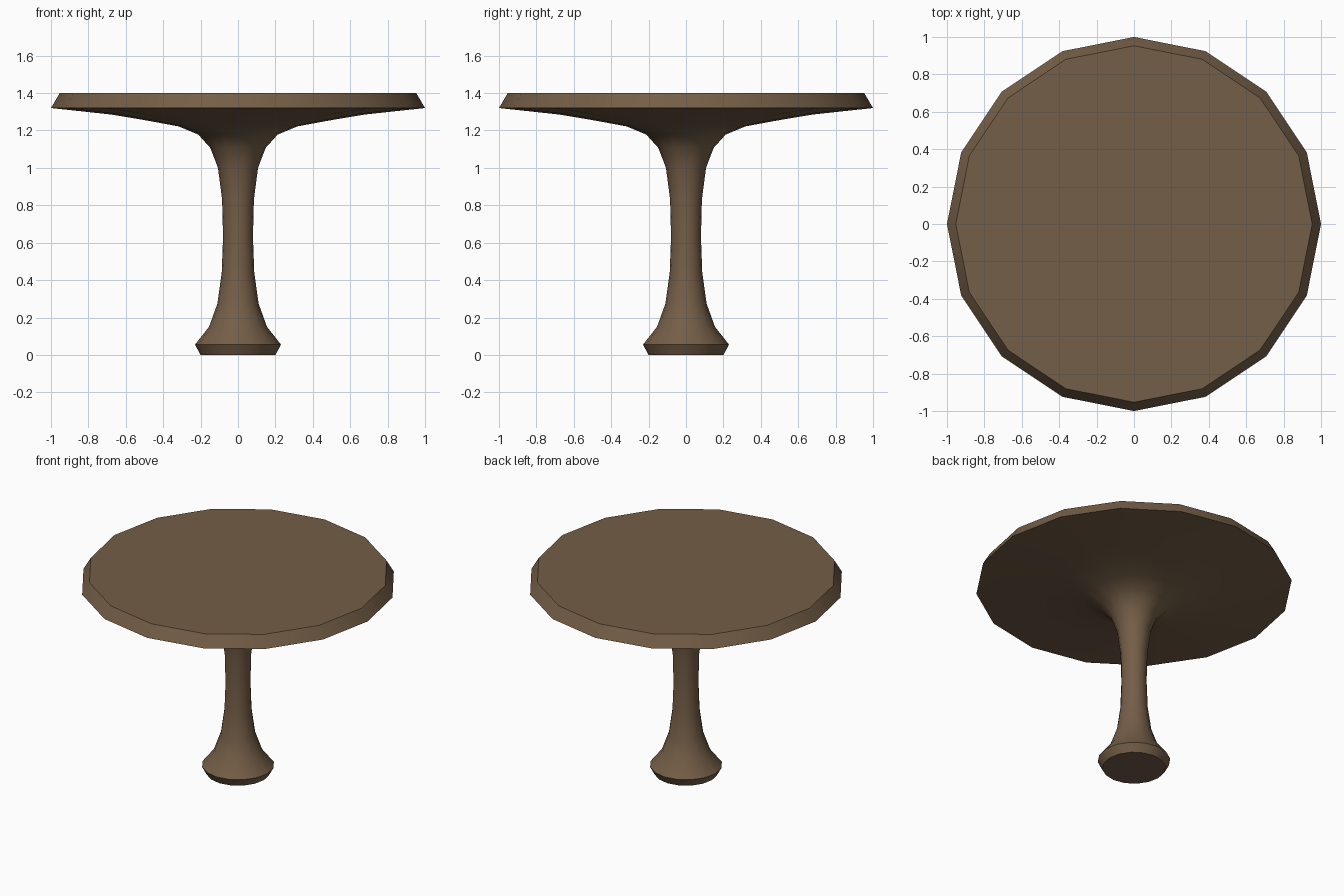
import bpy, bmesh, math

if "Cube" in bpy.data.objects:
    bpy.data.objects.remove(bpy.data.objects["Cube"])

SIDES = 16
# Lathe profile (radius, height): foot, stem, flared underside, bevelled rim
profile = [(0.20, 0.0), (0.23, 0.055), (0.155, 0.15), (0.11, 0.275),
           (0.087, 0.44), (0.08, 0.63), (0.085, 0.83), (0.107, 1.0),
           (0.148, 1.107), (0.212, 1.178), (0.318, 1.222), (0.48, 1.252),
           (0.675, 1.285), (1.0, 1.32), (0.953, 1.4)]

wood = bpy.data.materials.new("brown wood")
wood.diffuse_color = (0.175, 0.112, 0.063, 1)
wood.use_nodes = True
wood.node_tree.nodes["Principled BSDF"].inputs["Base Color"].default_value = wood.diffuse_color

# Pedestal table turned as one closed piece
bm = bmesh.new()
rings = []
for r, z in profile:
    rings.append([bm.verts.new((r * math.cos(a), r * math.sin(a), z))
                  for a in (2 * math.pi * i / SIDES for i in range(SIDES))])
for lo, hi in zip(rings, rings[1:]):
    for i in range(SIDES):
        j = (i + 1) % SIDES
        bm.faces.new((lo[i], lo[j], hi[j], hi[i]))
bm.faces.new(rings[0][::-1])
bm.faces.new(rings[-1])

mesh = bpy.data.meshes.new("pedestal_table")
bm.to_mesh(mesh)
bm.free()
mesh.materials.append(wood)
table = bpy.data.objects.new("pedestal_table", mesh)
bpy.context.collection.objects.link(table)

# Smooth turning with sharp rim and foot edges
bpy.context.view_layer.objects.active = table
table.select_set(True)
bpy.ops.object.shade_smooth_by_angle(angle=math.radians(40))
